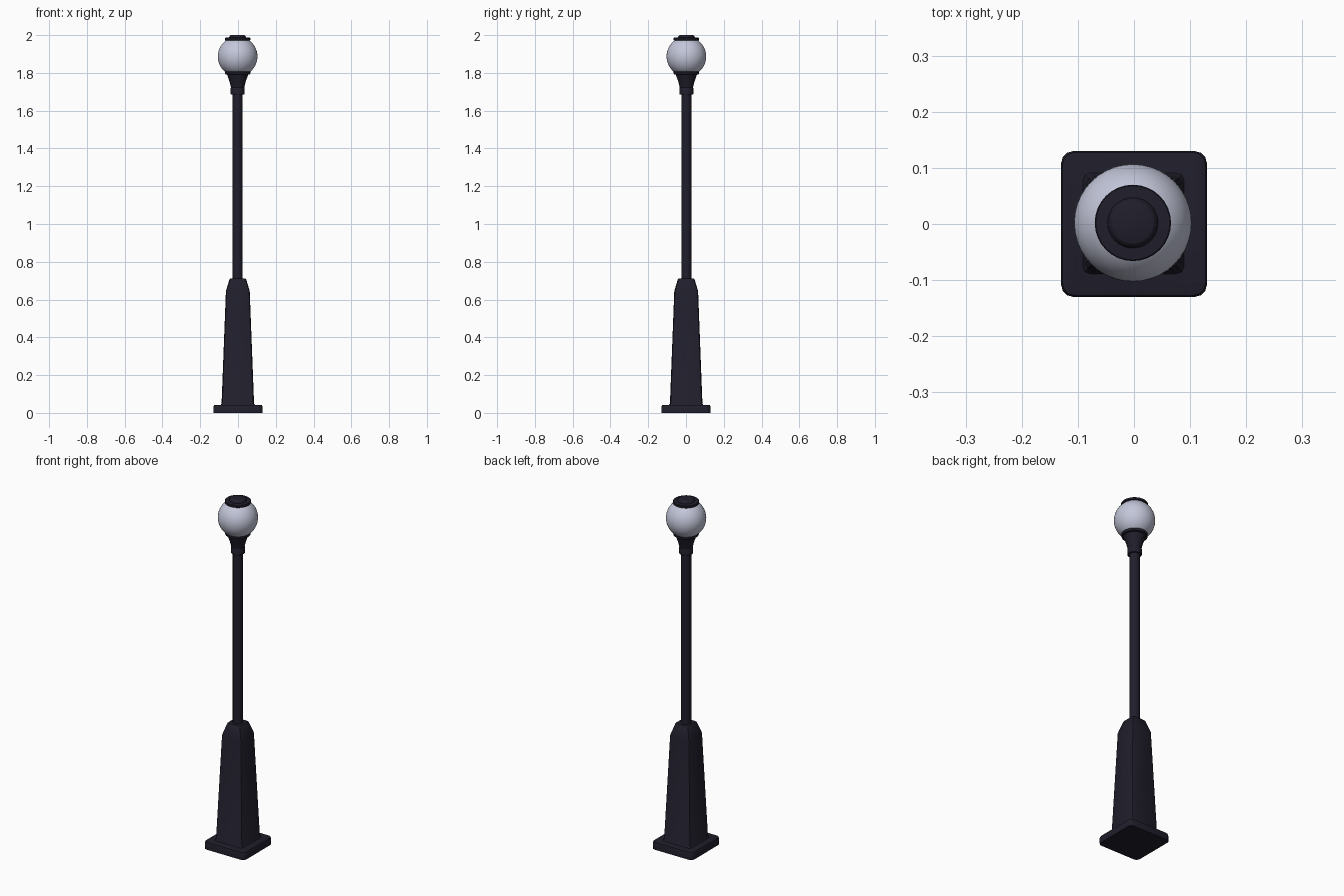
import bpy, bmesh, math

if "Cube" in bpy.data.objects:
    bpy.data.objects.remove(bpy.data.objects["Cube"])


def material(name, rgb):
    m = bpy.data.materials.new(name)
    m.diffuse_color = (*rgb, 1)
    m.use_nodes = True
    m.node_tree.nodes["Principled BSDF"].inputs["Base Color"].default_value = m.diffuse_color
    return m


DARK = material("dark_iron", (0.014, 0.013, 0.024))
GLASS = material("frosted_glass", (0.55, 0.57, 0.70))
OFF = (-0.002, 0.002)  # the pole and lamp sit a hair off the plate centre


def ring(half, corner, steps):
    """Square outline with rounded (or chamfered, steps=1) corners."""
    pts = []
    for q in range(4):
        mid = math.radians(45 + 90 * q)
        cx = math.copysign(half - corner, math.cos(mid))
        cy = math.copysign(half - corner, math.sin(mid))
        for i in range(steps + 1):
            a = math.radians(90 * q + 90 * i / steps)
            pts.append((cx + corner * math.cos(a), cy + corner * math.sin(a)))
    return pts


def circle(r, sides):
    return [(r * math.cos(2 * math.pi * i / sides), r * math.sin(2 * math.pi * i / sides))
            for i in range(sides)]


def loft(name, sections, mat, offset=(0, 0), angle=30):
    """Skin a stack of (outline, z) sections and cap both ends."""
    bm = bmesh.new()
    rows = [[bm.verts.new((x, y, z)) for x, y in pts] for pts, z in sections]
    n = len(rows[0])
    for a, b in zip(rows, rows[1:]):
        for i in range(n):
            j = (i + 1) % n
            bm.faces.new((a[i], a[j], b[j], b[i]))
    bm.faces.new(rows[0][::-1])
    bm.faces.new(rows[-1])
    mesh = bpy.data.meshes.new(name)
    bm.to_mesh(mesh)
    bm.free()
    obj = bpy.data.objects.new(name, mesh)
    bpy.context.collection.objects.link(obj)
    obj.location = (*offset, 0)
    mesh.materials.append(mat)
    bpy.ops.object.select_all(action='DESELECT')
    obj.select_set(True)
    bpy.context.view_layer.objects.active = obj
    bpy.ops.object.shade_smooth_by_angle(angle=math.radians(angle))
    return obj


def lathe(name, profile, mat, sides=32):
    return loft(name, [(circle(r, sides), z) for r, z in profile], mat, OFF)


# Ground plate with softened top edge
loft("base_plate", [(ring(0.13, 0.022, 3), 0), (ring(0.13, 0.022, 3), 0.034),
                    (ring(0.127, 0.02, 3), 0.041), (ring(0.12, 0.018, 3), 0.043)], DARK)

# Tapered square pedestal with chamfered corners
loft("pedestal", [(ring(h, c, 2), z) for h, c, z in (
    (0.092, 0.014, 0.04), (0.086, 0.014, 0.05), (0.063, 0.012, 0.645),
    (0.044, 0.012, 0.708), (0.040, 0.012, 0.712))], DARK, (-0.001, 0.001))

# Round pole
lathe("pole", [(0.027, 0.70), (0.027, 1.70)], DARK, 24)

# Flared lamp holder with collar and rim
lathe("lamp_holder", [(0.035, 1.685), (0.037, 1.688), (0.037, 1.718), (0.035, 1.722),
                      (0.038, 1.735), (0.044, 1.757), (0.053, 1.782), (0.056, 1.791),
                      (0.066, 1.793), (0.067, 1.798), (0.067, 1.806), (0.064, 1.809)], DARK)

# Glass globe
bpy.ops.mesh.primitive_uv_sphere_add(segments=40, ring_count=24, radius=0.105,
                                     location=(*OFF, 1.887))
globe = bpy.context.object
globe.name = "globe"
globe.data.materials.append(GLASS)
bpy.ops.object.shade_smooth()

# Stepped cap on the globe
lathe("top_cap", [(0.065, 1.972), (0.068, 1.974), (0.068, 1.984), (0.066, 1.986),
                  (0.045, 1.987), (0.044, 1.992), (0.038, 1.999), (0.036, 2.0)], DARK)
